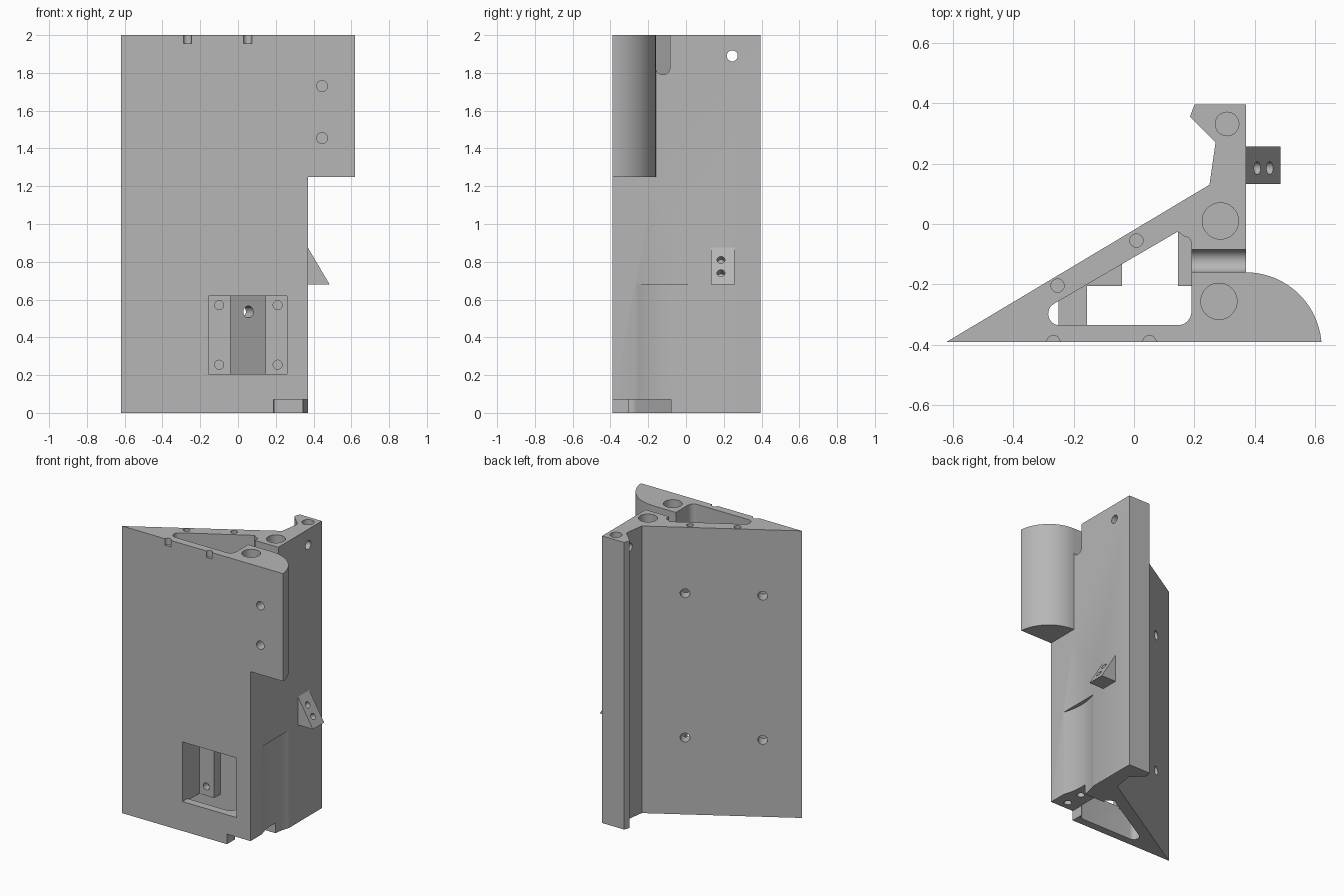
import bpy, bmesh, math
from mathutils import Vector

if "Cube" in bpy.data.objects:
    bpy.data.objects.remove(bpy.data.objects["Cube"])

grey = bpy.data.materials.new("plain grey")
grey.diffuse_color = (0.47, 0.47, 0.47, 1)
grey.use_nodes = True
grey.node_tree.nodes["Principled BSDF"].inputs["Base Color"].default_value = grey.diffuse_color


def prism(name, pts, lo, hi, axis="z"):
    """Extrude a 2D outline along z (x,y outline), y (x,z outline) or x (y,z outline)."""
    place = {"z": lambda a, b, c: (a, b, c),
             "y": lambda a, b, c: (a, c, b),
             "x": lambda a, b, c: (c, a, b)}[axis]
    bm = bmesh.new()
    bottom = [bm.verts.new(place(a, b, lo)) for a, b in pts]
    top = [bm.verts.new(place(a, b, hi)) for a, b in pts]
    n = len(pts)
    bm.faces.new(bottom[::-1])
    bm.faces.new(top)
    for i in range(n):
        j = (i + 1) % n
        bm.faces.new((bottom[i], bottom[j], top[j], top[i]))
    bmesh.ops.recalc_face_normals(bm, faces=bm.faces)
    me = bpy.data.meshes.new(name)
    bm.to_mesh(me)
    bm.free()
    ob = bpy.data.objects.new(name, me)
    bpy.context.collection.objects.link(ob)
    me.materials.append(grey)
    return ob


def box(name, x0, x1, y0, y1, z0, z1):
    return prism(name, [(x0, y0), (x1, y0), (x1, y1), (x0, y1)], z0, z1)


def arc(cx, cy, r, a0, a1, n):
    return [(cx + r * math.cos(math.radians(a0 + (a1 - a0) * i / n)),
             cy + r * math.sin(math.radians(a0 + (a1 - a0) * i / n))) for i in range(n + 1)]


def drill(start, direction, r, depth, n=32):
    """Round cutter that starts a little outside the surface and goes in to depth."""
    d = Vector(direction).normalized()
    ob = prism("drill", arc(0, 0, r, 0, 360, n)[:-1], -0.02, depth)
    ob.rotation_mode = 'QUATERNION'
    ob.rotation_quaternion = d.to_track_quat('Z', 'Y')
    ob.location = start
    return ob


def combine(target, tool, op):
    bpy.context.view_layer.update()
    bpy.context.view_layer.objects.active = target
    m = target.modifiers.new(op, 'BOOLEAN')
    m.operation, m.solver, m.object = op, 'EXACT', tool
    bpy.ops.object.modifier_apply(modifier=m.name)
    bpy.data.objects.remove(tool, do_unlink=True)


def cut(target, tool):
    combine(target, tool, 'DIFFERENCE')


def join(target, tool):
    combine(target, tool, 'UNION')


# main triangular body with a hooked back rib
body = prism("body", [(-0.62, -0.39), (0.37, -0.39), (0.37, 0.395), (0.2, 0.395),
                      (0.185, 0.355), (0.27, 0.27), (0.25, 0.13)], 0, 2)

# hollow core
core = (arc(-0.246, -0.297, 0.038, 120, 270, 12) + arc(0.145, -0.29, 0.045, 270, 360, 8)
        + [(0.19, -0.06)] + arc(0.167, -0.065, 0.023, 20, 90, 5) + [(0.145, -0.025)])
cut(body, prism("core", core, -0.1, 2.1))

# inner mounting posts and side wall around the window
join(body, prism("left_post", [(-0.156, -0.205), (-0.04, -0.205), (-0.04, -0.1),
                               (-0.156, -0.17)], 0.19, 0.635))
join(body, box("right_post", 0.145, 0.21, -0.205, -0.01, 0.19, 0.635))
join(body, prism("pocket_wall", [(-0.25, -0.35), (-0.155, -0.35), (-0.155, -0.17),
                                 (-0.25, -0.225)], 0.19, 0.635))

# rounded upper lobe on the right side
lobe = [(0.3, -0.39)] + arc(0.37, -0.411, 0.251, 4.8, 90, 28) + [(0.3, -0.16)]
join(body, prism("lobe", lobe, 1.25, 2))

# front window pocket
cut(body, box("window", -0.155, 0.26, -0.5, -0.205, 0.205, 0.62))
for x in (-0.1, 0.21):
    for z in (0.255, 0.57):
        cut(body, drill((x, -0.205, z), (0, 1, 0), 0.024, 0.05))

# round-bottomed cable slot from the core to the right side
slot = arc(-0.122, 1.828, 0.0375, 180, 360, 16) + [(-0.0845, 2.1), (-0.1595, 2.1)]
cut(body, prism("cable_slot", slot, 0.17, 0.7, "x"))

# shallow scoop in the lower right side, and the bottom corner notch
cut(body, prism("scoop", arc(0.76, -0.115, 0.417, 0, 360, 128)[:-1], -0.1, 0.68))
cut(body, box("notch", 0.188, 0.5, -0.5, -0.08, -0.1, 0.07))
for y in (-0.33, -0.2):
    cut(body, drill((0.28, y, 0.07), (0, 0, 1), 0.025, 0.08))

# large bores in the top
for x, y, r in ((0.308, 0.331, 0.039), (0.286, 0.01, 0.06), (0.281, -0.256, 0.06)):
    cut(body, drill((x, y, 2), (0, 0, -1), r, 0.2, 40))

# small top holes in the sloped wall and half-round slots on the front edge
for x, y in ((0.008, -0.055), (-0.253, -0.204), (-0.267, -0.391), (0.051, -0.391)):
    cut(body, drill((x, y, 2), (0, 0, -1), 0.022, 0.045, 24))

# screw holes square to the sloped back face
inward = Vector((0.513, -0.858, 0))
for x, depth in ((0.015, 0.14), (-0.407, 0.09)):
    y = -0.39 + (x + 0.62) * 0.52 / 0.87
    for z in (0.535, 1.54):
        cut(body, drill((x, y, z), inward, 0.031, depth))

# lobe screw holes and the cross hole through the rib
for z in (1.455, 1.73):
    cut(body, drill((0.445, -0.39, z), (0, 1, 0), 0.029, 0.1))
cut(body, drill((0.39, 0.245, 1.89), (-1, 0, 0), 0.029, 0.5))

# wedge bracket on the right side
wedge = prism("wedge_bracket", [(0.37, 0.68), (0.485, 0.68), (0.37, 0.875)], 0.132, 0.256, "y")
for z in (0.74, 0.81):
    x = 0.485 - (z - 0.68) * 0.115 / 0.195
    cut(wedge, drill((x, 0.185, z), (-0.195, 0, -0.115), 0.021, 0.045, 24))

for ob in (body, wedge):
    bpy.ops.object.select_all(action='DESELECT')
    ob.select_set(True)
    bpy.context.view_layer.objects.active = ob
    bpy.ops.object.shade_smooth_by_angle(angle=math.radians(30))
